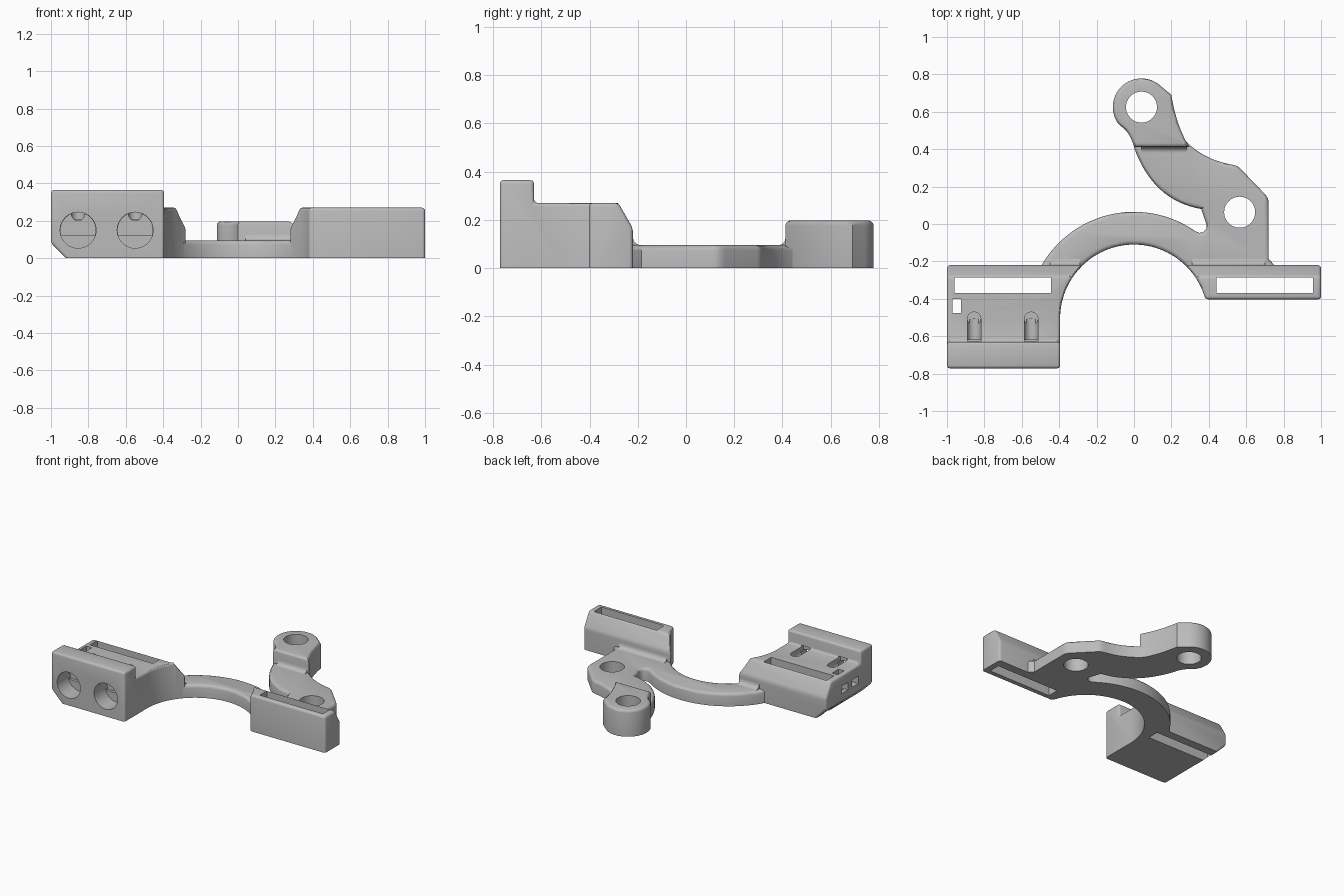
import bpy, bmesh, math
from mathutils import Vector

if "Cube" in bpy.data.objects:
    bpy.data.objects.remove(bpy.data.objects["Cube"], do_unlink=True)

grey = bpy.data.materials.new("plain grey")
grey.use_nodes = True
GREY = (0.5, 0.5, 0.5, 1)
grey.diffuse_color = GREY
grey.node_tree.nodes["Principled BSDF"].inputs["Base Color"].default_value = GREY


def arc(cx, cy, r, start, end, n=24):
    """Points along a circle, angles in degrees."""
    angles = [math.radians(start + (end - start) * i / n) for i in range(n + 1)]
    return [(cx + r * math.cos(a), cy + r * math.sin(a)) for a in angles]


def bow(a, mid, b, n=12):
    """Smooth curve from a to b passing through mid."""
    a, mid, b = Vector(a), Vector(mid), Vector(b)
    c = 2 * mid - (a + b) / 2
    return [tuple((1 - t) ** 2 * a + 2 * t * (1 - t) * c + t * t * b)
            for t in [i / n for i in range(n + 1)]]


def prism(name, outline, axis, lo, hi):
    """Extrude a closed outline along an axis."""
    place = {"x": lambda u, v, w: (w, u, v),
             "y": lambda u, v, w: (u, w, v),
             "z": lambda u, v, w: (u, v, w)}[axis]
    bm = bmesh.new()
    face = bm.faces.new([bm.verts.new(place(u, v, lo)) for u, v in outline])
    new = bmesh.ops.extrude_face_region(bm, geom=[face])["geom"]
    shift = Vector(place(0, 0, hi - lo))
    bmesh.ops.translate(bm, verts=[g for g in new if isinstance(g, bmesh.types.BMVert)], vec=shift)
    bmesh.ops.remove_doubles(bm, verts=bm.verts, dist=0.0005)
    bmesh.ops.recalc_face_normals(bm, faces=bm.faces)
    mesh = bpy.data.meshes.new(name)
    bm.to_mesh(mesh)
    bm.free()
    mesh.materials.append(grey)
    obj = bpy.data.objects.new(name, mesh)
    bpy.context.collection.objects.link(obj)
    return obj


def box(x0, x1, y0, y1, z0, z1):
    return prism("cutter", [(x0, y0), (x1, y0), (x1, y1), (x0, y1)], "z", z0, z1)


def post(x, y, r, z0, z1):
    return prism("cutter", arc(x, y, r, 0, 360, 40)[:-1], "z", z0, z1)


def cut(obj, cutters):
    """Subtract the cutters and bake the result."""
    for c in cutters:
        c.hide_render = True
        mod = obj.modifiers.new("cut", "BOOLEAN")
        mod.operation = "DIFFERENCE"
        mod.solver = "EXACT"
        mod.use_self = True
        mod.object = c
    bpy.context.view_layer.update()
    graph = bpy.context.evaluated_depsgraph_get()
    mesh = bpy.data.meshes.new_from_object(obj.evaluated_get(graph))
    obj.modifiers.clear()
    obj.data = mesh
    for c in cutters:
        bpy.data.objects.remove(c, do_unlink=True)


def round_edges(obj, width, uprights):
    """Round sharp edges, keeping the underside crisp; uprights are optional."""
    bm = bmesh.new()
    bm.from_mesh(obj.data)
    bmesh.ops.remove_doubles(bm, verts=bm.verts, dist=0.0005)
    pick = max if uprights else min
    edges = [e for e in bm.edges if e.calc_face_angle(0) > 0.45
             and pick(v.co.z for v in e.verts) > 0.005]
    bmesh.ops.bevel(bm, geom=edges, offset=width, segments=3, profile=0.5,
                    affect="EDGES", clamp_overlap=False)
    bmesh.ops.recalc_face_normals(bm, faces=bm.faces)
    bm.to_mesh(obj.data)
    bm.free()


CY, RIN, ROUT = -0.505, 0.395, 0.57
BACK, STRAP_FRONT = -0.22, -0.403


def ring_cutter():
    """Clearance inside the curved bridge, with points where it meets the block faces."""
    high = math.degrees(math.asin((BACK - CY) / RIN))
    low = math.degrees(math.asin((STRAP_FRONT - CY) / RIN))
    half = arc(0, CY, RIN, 0, low, 5) + arc(0, CY, RIN, low, high, 10)[1:]
    half += arc(0, CY, RIN, high, 90, 14)[1:]
    mirrored = [(-x, y) for x, y in reversed(half[:-1])]
    return prism("cutter", [(RIN, -1)] + half + mirrored + [(-RIN, -1)], "z", -0.1, 0.6)


# Curved bridge and arm plate
outline = arc(0, CY, RIN, 140, 40, 36)
outline += [(0.33, -0.255), (0.78, -0.255), (0.72, -0.185)]
outline += bow((0.72, 0.11), (0.715, 0.138), (0.695, 0.165), 4)
outline += bow((0.57, 0.295), (0.55, 0.31), (0.52, 0.318), 4)
outline += bow((0.50, 0.322), (0.385, 0.363), (0.29, 0.43), 12)
outline += [(0.25, 0.47), (0.0, 0.47)]
outline += bow((0.0, 0.41), (0.14, 0.185), (0.36, 0.08), 16)
outline += arc(0.352, -0.01, 0.037, 35, -95, 10)
outline += arc(0, CY, ROUT, 55, 153, 40)
plate = prism("bridge_and_arm", outline, "z", 0, 0.095)
round_edges(plate, 0.022, False)
cut(plate, [post(0.565, 0.063, 0.083, -0.1, 0.3)])

# Raised boss at the end of the arm
outline = arc(0.04, 0.625, 0.153, 45, 215, 40)
outline += bow((-0.06, 0.515), (-0.025, 0.475), (0.0, 0.412), 5)
outline += bow((0.295, 0.412), (0.236, 0.54), (0.2, 0.69), 10)
boss = prism("arm_boss", outline, "z", 0, 0.197)
round_edges(boss, 0.02, False)
cut(boss, [post(0.04, 0.625, 0.083, -0.1, 0.3)])

# Strap holder on the left
strap = prism("left_strap_holder",
              [(STRAP_FRONT, 0), (BACK, 0), (BACK, 0.165), (-0.28, 0.27), (STRAP_FRONT, 0.27)],
              "x", 0.25, 1)
cut(strap, [ring_cutter()])
round_edges(strap, 0.016, True)
cut(strap, [box(0.44, 0.957, -0.37, -0.285, -0.1, 0.4)])

# Stepped block on the right, with a chamfered lower corner
block = prism("right_block",
              [(-0.772, 0), (BACK, 0), (BACK, 0.165), (-0.28, 0.27),
               (-0.63, 0.27), (-0.63, 0.365), (-0.772, 0.365)], "x", -1, -0.25)
chamfer = prism("cutter", [(-1.05, 0.13), (-1.05, -0.05), (-0.87, -0.05)], "y", -1, 0)
cut(block, [ring_cutter(), chamfer])
round_edges(block, 0.016, True)

# Strap slot, and windows in the top and side
cutters = [box(-0.96, -0.443, -0.37, -0.285, -0.1, 0.5),
           box(-0.97, -0.925, -0.475, -0.40, -0.1, 0.5)]
for y in (-0.60, -0.478):
    cutters.append(box(-1.1, -0.91, y, y + 0.075, 0.135, 0.19))

# Round front sockets with a stepped floor, each meeting a groove on top
for x in (-0.855, -0.55):
    cutters.append(prism("cutter", arc(x, 0.15, 0.096, 0, 360, 40)[:-1], "y", -0.9, -0.64))
    cutters.append(prism("cutter", arc(x, 0.15, 0.094, -18, 198, 28), "y", -0.7, -0.62))
    groove = arc(x, 0.237, 0.036, 180, 360, 16) + [(x + 0.036, 0.28), (x - 0.036, 0.28)]
    cutters.append(prism("cutter", groove, "y", -0.65, -0.507))
    cutters.append(post(x, -0.507, 0.036, 0.21, 0.3))
cut(block, cutters)

# Hollow fillets where the plate meets the taller parts
foot = [(-0.24, 0.08)] + arc(-0.185, 0.13, 0.035, 180, 270, 8) + [(-0.185, 0.08)]
heel = [(0.43, 0.08), (0.382, 0.08)] + arc(0.382, 0.125, 0.03, 270, 360, 8) + [(0.43, 0.155)]
fillets = [prism("right_block_fillet", foot, "x", -0.45, -0.29),
           prism("left_holder_fillet", foot, "x", 0.31, 0.70),
           prism("boss_fillet", heel, "x", 0.04, 0.28)]

# Smooth shading that keeps edges crisp
for obj in [plate, boss, strap, block] + fillets:
    bpy.ops.object.select_all(action="DESELECT")
    obj.select_set(True)
    bpy.context.view_layer.objects.active = obj
    bpy.ops.object.shade_smooth_by_angle(angle=math.radians(30))
